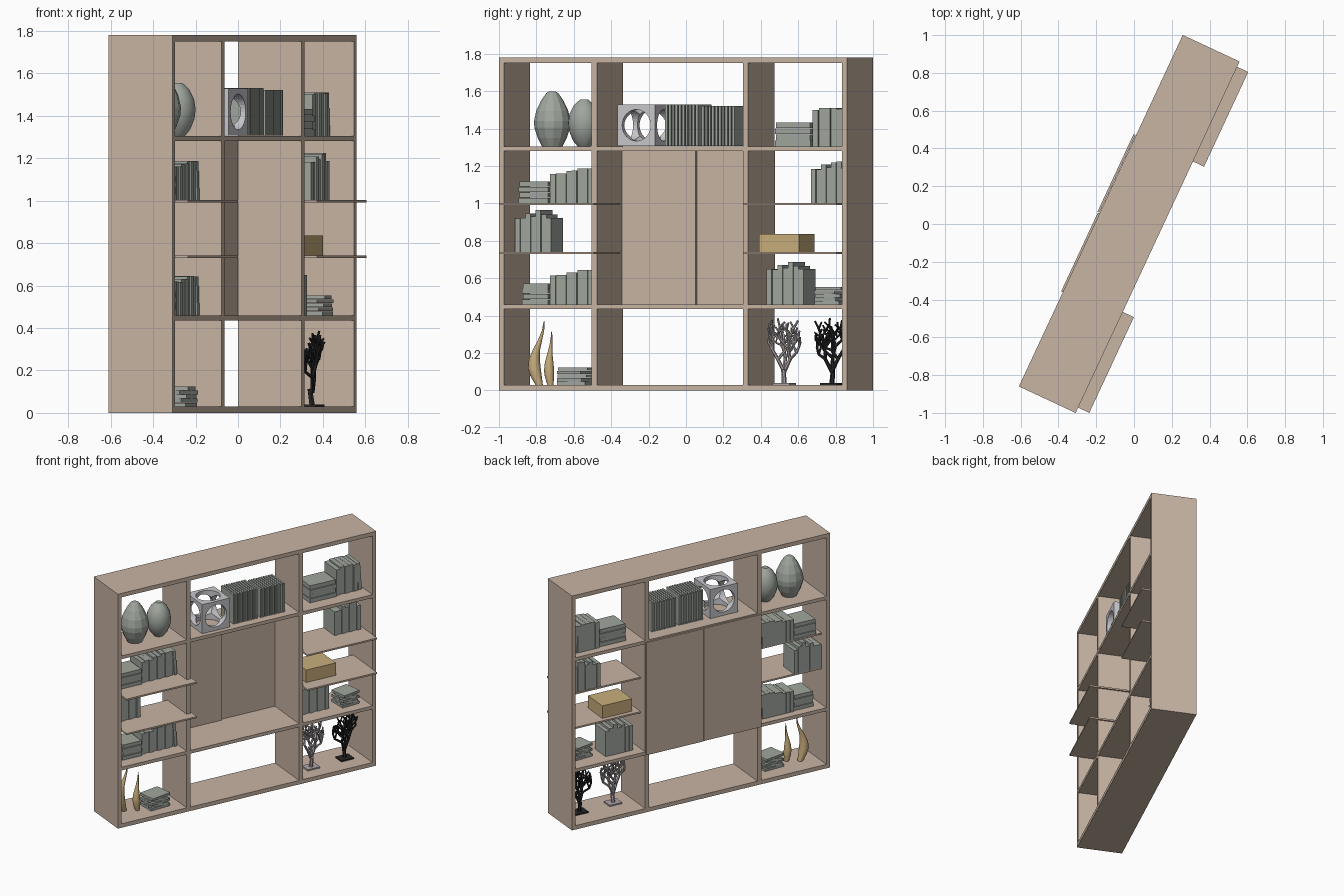
import bpy, bmesh, math, random
from mathutils import Matrix, Vector

if "Cube" in bpy.data.objects:
    bpy.data.objects.remove(bpy.data.objects["Cube"])

random.seed(4)
# The whole unit is turned 65 degrees: u runs along its length, v towards its front.
TURN = Matrix.Rotation(math.radians(65), 4, 'Z')


def material(name, rgb):
    m = bpy.data.materials.new(name)
    m.diffuse_color = (*rgb, 1)
    m.use_nodes = True
    m.node_tree.nodes["Principled BSDF"].inputs["Base Color"].default_value = m.diffuse_color
    return m


WOOD = material("taupe_wood", (0.58, 0.46, 0.37))
SAGE = material("sage_grey", (0.35, 0.38, 0.34))
GOLD = material("gold", (0.58, 0.42, 0.20))
PALE = material("pale_grey", (0.58, 0.58, 0.61))
SILVER = material("silver_coral", (0.42, 0.37, 0.38))
BLACK = material("black_coral", (0.02, 0.019, 0.019))


def finish(bm, name, mat, smooth=False):
    me = bpy.data.meshes.new(name)
    bmesh.ops.recalc_face_normals(bm, faces=bm.faces)
    bm.to_mesh(me)
    bm.free()
    ob = bpy.data.objects.new(name, me)
    bpy.context.collection.objects.link(ob)
    ob.matrix_world = TURN
    me.materials.append(mat)
    if smooth:
        bpy.ops.object.select_all(action='DESELECT')
        ob.select_set(True)
        bpy.context.view_layer.objects.active = ob
        bpy.ops.object.shade_smooth_by_angle(angle=math.radians(40))
    return ob


def add_box(bm, u0, u1, v0, v1, z0, z1, spin=0, lean=0):
    mid = Vector(((u0 + u1) / 2, -(v0 + v1) / 2, (z0 + z1) / 2))
    mat = (Matrix.Translation(mid) @ Matrix.Rotation(spin, 4, 'Z') @ Matrix.Rotation(lean, 4, 'Y')
           @ Matrix.Diagonal((u1 - u0, v1 - v0, z1 - z0, 1)))
    bmesh.ops.create_cube(bm, size=1, matrix=mat)


def box(name, mat, *dims):
    bm = bmesh.new()
    add_box(bm, *dims)
    return finish(bm, name, mat)


def books(name, u0, u1, v0, v1, z, heights, lean_last=False):
    """Row of upright books; the last one may lean on its neighbour."""
    bm = bmesh.new()
    w = (u1 - u0) / len(heights)
    for i, h in enumerate(heights):
        last = lean_last and i == len(heights) - 1
        a = u0 + i * w
        add_box(bm, a, a + w * (0.7 if last else 0.95), v0, v1 - 0.006 * (i % 2), z, z + h,
                0, -0.07 if last else 0)
    return finish(bm, name, SAGE)


def stack(name, u0, u1, v0, v1, z0, z1, n=4, spin=0.0):
    """Pile of flat books, each turned a little differently."""
    bm = bmesh.new()
    h = (z1 - z0) / n
    for i in range(n):
        s = 0.004 * (i % 2)
        add_box(bm, u0 + s, u1 - s, v0 + s, v1 - s, z0 + i * h, z0 + (i + 0.93) * h,
                spin * (-1) ** i * (1 + 0.4 * i))
    return finish(bm, name, SAGE)


def lathe(name, mat, u, v, z, profile, seg, smooth, bend=0.0):
    """Turned body from (radius, height) points; bend shifts it sideways with height."""
    bm = bmesh.new()
    top = profile[-1][1]
    rings = []
    for r, h in profile:
        off = bend * math.sin(math.pi * 1.5 * h / top) if bend else 0
        rings.append([bm.verts.new((u + off + r * math.cos(2 * math.pi * k / seg),
                                    -v + r * math.sin(2 * math.pi * k / seg), z + h))
                      for k in range(seg)])
    for a, b in zip(rings, rings[1:]):
        for k in range(seg):
            bm.faces.new((a[k], a[(k + 1) % seg], b[(k + 1) % seg], b[k]))
    bm.faces.new(rings[0])
    bm.faces.new(rings[-1])
    return finish(bm, name, mat, smooth)


def coral(name, mat, u, v, z, seed):
    """Branching fan of tapered limbs on a small plate."""
    rnd = random.Random(seed)
    bm = bmesh.new()
    add_box(bm, u - 0.05, u + 0.05, v - 0.04, v + 0.04, z, z + 0.01)

    def limb(p, ang, length, r, depth):
        d = Vector((math.sin(ang), rnd.uniform(-0.35, 0.35), math.cos(ang))).normalized()
        q = p + d * length
        q.x = min(max(q.x, u - 0.09), u + 0.09)
        d = q - p
        mat4 = Matrix.Translation((p + q) / 2) @ d.to_track_quat('Z', 'Y').to_matrix().to_4x4()
        bmesh.ops.create_cone(bm, cap_ends=True, segments=6, radius1=r, radius2=r * 0.85,
                              depth=d.length + r * 0.6, matrix=mat4)
        if depth == 0 or q.z > z + 0.34:
            return
        side = rnd.choice((-1, 1))
        limb(q, ang * 0.45 + side * 0.3, length * 0.88, r * 0.88, depth - 1)
        limb(q, ang * 0.45 - side * rnd.uniform(0.6, 0.95), length * 0.75, r * 0.8, depth - 1)

    for a in (-0.45, 0.05, 0.45):
        limb(Vector((u, -v, z + 0.07)), a, 0.075, 0.011, 4)
    limb(Vector((u, -v, z)), 0, 0.08, 0.014, 0)
    return finish(bm, name, mat)


# Frame: sides, dividers and full-width boards
L, R, B, F = -1.037, 1.016, -0.189, 0.143
for name, a, b in (("left_side", L, L + 0.03), ("right_side", R - 0.03, R),
                   ("left_divider", -0.49, -0.459), ("right_divider", 0.403, 0.433)):
    e = 0.0 if "side" in name else 0.02
    box(name, WOOD, a, b, B, F, e, 1.78 - e)
for name, a, b in (("bottom_board", 0, 0.03), ("lower_board", 0.435, 0.46),
                   ("upper_board", 1.28, 1.305), ("top_board", 1.75, 1.78)):
    box(name, WOOD, L + 0.03, R - 0.03, B, F, a, b)
# Thin shelves standing proud of the frame
for z in (0.729, 0.991):
    box("left_shelf", WOOD, -1.006, -0.447, -0.124, 0.208, z, z + 0.012)
    box("right_shelf", WOOD, 0.432, 0.985, -0.124, 0.208, z, z + 0.012)
# Two overlapping back panels behind the centre bay
box("back_panel_left", WOOD, -0.486, -0.027, -0.199, -0.175, 0.44, 1.295)
box("back_panel_right", WOOD, -0.023, 0.431, -0.203, -0.191, 0.44, 1.295)

# Left bay
lathe("large_vase", SAGE, -0.803, -0.03, 1.305,
      [(0.055, 0), (0.078, 0.045), (0.096, 0.1), (0.098, 0.135), (0.086, 0.19), (0.06, 0.245),
       (0.032, 0.285), (0.02, 0.293)], 12, False)
lathe("small_vase", SAGE, -0.614, -0.028, 1.305,
      [(0.035, 0), (0.06, 0.03), (0.08, 0.08), (0.086, 0.125), (0.078, 0.175), (0.055, 0.22),
       (0.03, 0.243), (0.022, 0.25)], 20, True)
for z, dz in ((1.003, 0.0), (0.46, 0.0)):
    stack("left_book_stack", -0.965 + (0.02 if z < 1 else 0), -0.79, -0.12, 0.05, z, z + 0.115)
    books("left_upright_books", -0.785, -0.5, -0.13, 0.035, z,
          (0.155, 0.158, 0.157, 0.17, 0.172, 0.183, 0.184, 0.183, 0.183), True)
books("left_mixed_books", -1.0, -0.785, -0.13, 0.02, 0.741, (0.178, 0.18, 0.205, 0.19, 0.225, 0.2, 0.18))
stack("low_left_stack", -0.735, -0.575, -0.075, 0.06, 0.03, 0.125, 5, 0.08)
drop = [(0.02, 0), (0.031, 0.05), (0.034, 0.09), (0.029, 0.14), (0.019, 0.19), (0.011, 0.24),
        (0.006, 0.29), (0.003, 0.34)]
lathe("tall_drop_vase", GOLD, -0.885, -0.04, 0.03, [(r, h) for r, h in drop], 16, True, -0.03)
lathe("short_drop_vase", GOLD, -0.8, 0.0, 0.03, [(r * 0.8, h * 0.84) for r, h in drop], 16, True, -0.008)

# Centre bay: hollow cube with a round hole through each pair of faces
cube = box("pierced_cube", PALE, -0.35, -0.13, -0.107, 0.113, 1.308, 1.528)
centre = Vector((-0.24, -0.003, 1.418))
for axis, rot in (("X", Matrix.Rotation(math.pi / 2, 4, 'Y')), ("Y", Matrix.Rotation(math.pi / 2, 4, 'X')),
                  ("Z", Matrix.Identity(4))):
    bm = bmesh.new()
    bmesh.ops.create_cone(bm, cap_ends=True, segments=32, radius1=0.084, radius2=0.084, depth=0.4,
                          matrix=Matrix.Translation(centre) @ rot)
    cut = finish(bm, "hole_cutter", PALE)
    mod = cube.modifiers.new("hole", 'BOOLEAN')
    mod.object, mod.solver = cut, 'EXACT'
    bpy.context.view_layer.objects.active = cube
    bpy.ops.object.modifier_apply(modifier=mod.name)
    bpy.data.objects.remove(cut)

# Two racks of thin slats
for u0, top in ((-0.085, 1.53), (0.13, 1.522)):
    bm = bmesh.new()
    for i in range(10):
        a = u0 + i * 0.02
        add_box(bm, a, a + 0.014, -0.09, 0.083, 1.306, top)
    add_box(bm, u0 + 0.005, u0 + 0.185, -0.085, 0.06, 1.315, top - 0.012)
    finish(bm, "slat_rack", SAGE)

# Right bay
stack("top_right_stack", 0.545, 0.755, -0.12, 0.045, 1.305, 1.435)
books("top_right_books", 0.762, 0.972, -0.13, 0.033, 1.305, (0.195, 0.205, 0.205, 0.205, 0.2, 0.204), True)
books("right_mixed_books", 0.75, 0.96, -0.12, 0.03, 1.003, (0.18, 0.178, 0.205, 0.19, 0.215, 0.222, 0.185))
box("gold_box", GOLD, 0.48, 0.717, -0.09, 0.107, 0.741, 0.836)
books("lower_right_books", 0.49, 0.709, -0.12, 0.03, 0.46, (0.19, 0.188, 0.21, 0.195, 0.228, 0.205, 0.19))
stack("lower_right_stack", 0.785, 0.925, -0.07, 0.065, 0.46, 0.555, 5, 0.08)
coral("silver_coral", SILVER, 0.58, 0.0, 0.03, 3)
coral("black_coral", BLACK, 0.855, -0.012, 0.03, 8)
